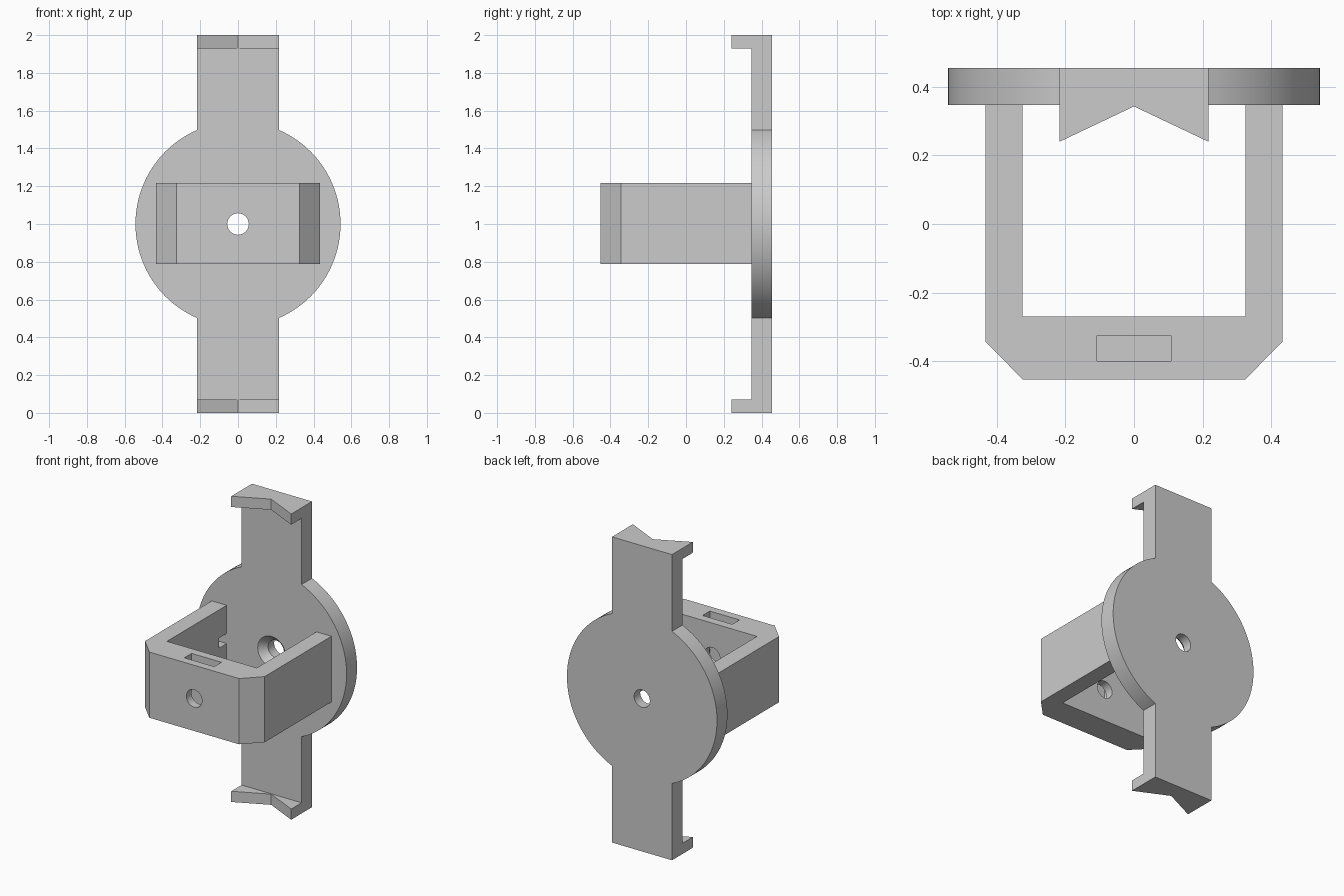
import bpy
import bmesh
import math
from mathutils import Matrix, Vector

default = bpy.data.objects.get("Cube")
if default:
    bpy.data.objects.remove(default, do_unlink=True)

grey = bpy.data.materials.new("plain grey")
grey.use_nodes = True
colour = (0.6, 0.6, 0.6, 1)
grey.diffuse_color = colour
grey.node_tree.nodes["Principled BSDF"].inputs["Base Color"].default_value = colour

# Shared dimensions
MID = 1.0                     # height of the centre axis
BACK, FACE = 0.455, 0.347     # back and front of the plate
BAR = 0.217                   # half width of the bar
DISC = 0.543                  # disc radius
HOLE = 0.057                  # screw hole radius


def finish(name, bm):
    bmesh.ops.recalc_face_normals(bm, faces=bm.faces)
    mesh = bpy.data.meshes.new(name)
    bm.to_mesh(mesh)
    bm.free()
    mesh.materials.append(grey)
    obj = bpy.data.objects.new(name, mesh)
    bpy.context.collection.objects.link(obj)
    return obj


def prism(name, points, offset):
    """Extrude a flat outline along an offset."""
    bm = bmesh.new()
    face = bm.faces.new([bm.verts.new(p) for p in points])
    out = bmesh.ops.extrude_face_region(bm, geom=[face], use_keep_orig=True)
    verts = [v for v in out["geom"] if isinstance(v, bmesh.types.BMVert)]
    bmesh.ops.translate(bm, verts=verts, vec=Vector(offset))
    return finish(name, bm)


def box(name, low, high):
    bm = bmesh.new()
    low, high = Vector(low), Vector(high)
    place = Matrix.Translation((low + high) / 2) @ Matrix.Diagonal((*(high - low), 1))
    bmesh.ops.create_cube(bm, size=1, matrix=place)
    return finish(name, bm)


def bore(name, y0, y1, r0, r1):
    """Round cutter along y on the centre axis."""
    bm = bmesh.new()
    place = Matrix.Translation((0, (y0 + y1) / 2, MID)) @ Matrix.Rotation(-math.pi / 2, 4, "X")
    bmesh.ops.create_cone(bm, cap_ends=True, segments=48, radius1=r0, radius2=r1,
                          depth=y1 - y0, matrix=place)
    return finish(name, bm)


def select(obj):
    bpy.ops.object.select_all(action="DESELECT")
    obj.select_set(True)
    bpy.context.view_layer.objects.active = obj


def cut(obj, cutter):
    cutter.hide_render = True
    select(obj)
    mod = obj.modifiers.new("cut", "BOOLEAN")
    mod.operation = "DIFFERENCE"
    mod.solver = "EXACT"
    mod.object = cutter
    bpy.ops.object.modifier_apply(modifier=mod.name)
    bpy.data.objects.remove(cutter, do_unlink=True)


# Back plate: a disc with a bar running through it
start = math.asin(BAR / DISC)
steps = 48
outline = []
for side in (1, -1):
    outline.append((side * BAR, FACE, MID + side))
    for i in range(steps + 1):
        a = start + (math.pi - 2 * start) * i / steps
        outline.append((side * DISC * math.sin(a), FACE, MID + side * DISC * math.cos(a)))
    outline.append((side * BAR, FACE, MID - side))
plate = prism("back_plate", outline, (0, BACK - FACE, 0))
cut(plate, bore("screw_hole", FACE - 0.1, BACK + 0.1, HOLE, HOLE))
cut(plate, bore("countersink", FACE - 0.01, FACE + 0.045, 0.11, HOLE))

# Notched hooks at both ends of the bar
for name, z in (("bottom_hook", 0), ("top_hook", 1.93)):
    prism(name, [(-BAR, FACE, z), (-BAR, 0.24, z), (0, 0.343, z),
                 (BAR, 0.24, z), (BAR, FACE, z)], (0, 0, 0.07))

# U-shaped bracket with chamfered front corners
half = [(0.325, FACE), (0.433, FACE), (0.433, -0.343), (0.325, -0.453)]
inner = (0.325, -0.27)
right = [inner] + half
left = [(-x, y) for x, y in reversed(right)]
bracket = prism("bracket", [(x, y, 0.787) for x, y in right + left], (0, 0, 0.43))
cut(bracket, bore("front_hole", -0.6, -0.2, HOLE, HOLE))
cut(bracket, box("nut_slot", (-0.108, -0.4, 0.89), (0.108, -0.325, 1.3)))
cut(bracket, box("arm_slot", (-0.5, 0.27, 0.967), (-0.3, 0.4, 1.033)))

for obj in (plate, bracket):
    select(obj)
    bpy.ops.object.shade_smooth_by_angle(angle=math.radians(25))
